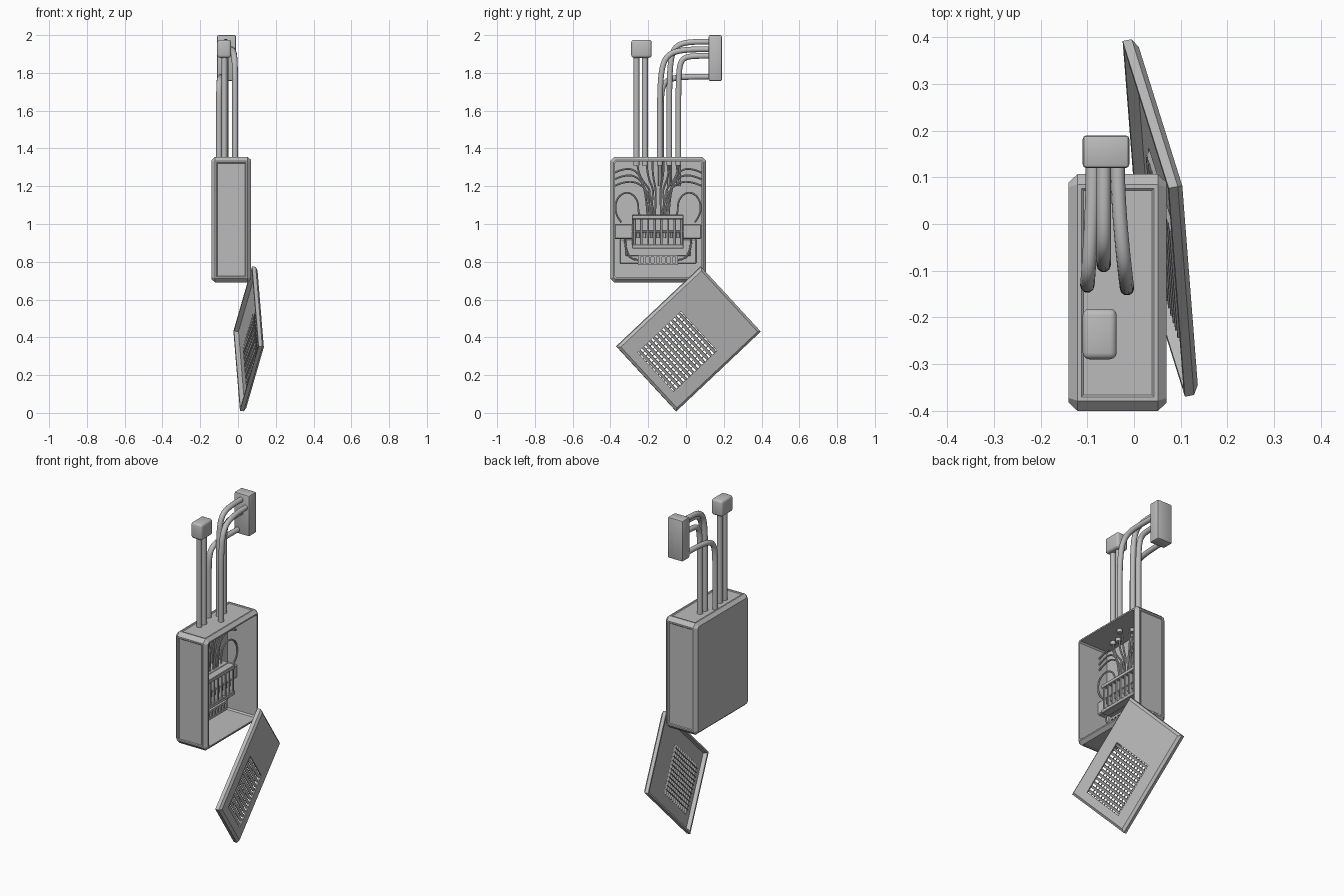
import bpy, bmesh
from math import sin, cos, pi, radians
from mathutils import Vector, Matrix

if "Cube" in bpy.data.objects:
    bpy.data.objects.remove(bpy.data.objects["Cube"], do_unlink=True)

grey = bpy.data.materials.new("plain_grey")
grey.use_nodes = True
grey.diffuse_color = (0.5, 0.5, 0.5, 1)
grey.node_tree.nodes["Principled BSDF"].inputs["Base Color"].default_value = (0.5, 0.5, 0.5, 1)


def add_mesh(name, bm, matrix=None):
    bmesh.ops.recalc_face_normals(bm, faces=bm.faces)
    mesh = bpy.data.meshes.new(name)
    bm.to_mesh(mesh)
    bm.free()
    mesh.materials.append(grey)
    ob = bpy.data.objects.new(name, mesh)
    bpy.context.collection.objects.link(ob)
    if matrix:
        ob.matrix_world = matrix
    return ob


def loft(rings, caps=False):
    """Join rings of points with quads; cap the ends or close the loop."""
    bm = bmesh.new()
    loops = [[bm.verts.new(p) for p in ring] for ring in rings]
    pairs = list(zip(loops, loops[1:]))
    if not caps:
        pairs.append((loops[-1], loops[0]))
    for a, b in pairs:
        for i in range(len(a)):
            j = (i + 1) % len(a)
            bm.faces.new((a[i], a[j], b[j], b[i]))
    if caps:
        bm.faces.new(loops[0])
        bm.faces.new(loops[-1])
    return bm


def box(name, lo, hi, bevel=0, segments=1, matrix=None):
    lo, hi = Vector(lo), Vector(hi)
    bm = bmesh.new()
    bmesh.ops.create_cube(bm, size=1)
    for v in bm.verts:
        v.co = Vector(v.co[i] * (hi - lo)[i] + (lo + hi)[i] / 2 for i in range(3))
    if bevel:
        bmesh.ops.bevel(bm, geom=bm.edges[:], offset=bevel, segments=segments,
                        profile=0.5, affect='EDGES')
    return add_mesh(name, bm, matrix)


def tube(name, points, radius, sides=3, order=4):
    curve = bpy.data.curves.new(name, 'CURVE')
    curve.dimensions = '3D'
    curve.bevel_depth = radius
    curve.bevel_resolution = sides
    curve.use_fill_caps = True
    spline = curve.splines.new('NURBS')
    spline.points.add(len(points) - 1)
    for p, co in zip(spline.points, points):
        p.co = (*co, 1)
    spline.order_u = min(order, len(points))
    spline.use_endpoint_u = True
    spline.resolution_u = 8
    temp = bpy.data.objects.new(name + "_path", curve)
    bpy.context.collection.objects.link(temp)
    bpy.context.view_layer.update()
    mesh = bpy.data.meshes.new_from_object(temp.evaluated_get(bpy.context.evaluated_depsgraph_get()))
    bpy.data.objects.remove(temp)
    mesh.materials.clear()
    mesh.materials.append(grey)
    ob = bpy.data.objects.new(name, mesh)
    bpy.context.collection.objects.link(ob)
    smooth(ob)
    return ob


def smooth(ob):
    bpy.ops.object.select_all(action='DESELECT')
    ob.select_set(True)
    bpy.context.view_layer.objects.active = ob
    bpy.ops.object.shade_smooth_by_angle(angle=radians(40))


# Cabinet: chamfered shell, open towards +x
MID_Y, MID_Z = -0.147, 1.023


def cabinet_ring(x, inset, cut):
    hy, hz = 0.254 - inset, 0.333 - inset
    pts = []
    for sy, sz in ((1, 1), (-1, 1), (-1, -1), (1, -1)):
        pair = [(sy * hy, sz * (hz - cut)), (sy * (hy - cut), sz * hz)]
        pts += pair if sy * sz > 0 else pair[::-1]
    return [(x, MID_Y + y, MID_Z + z) for y, z in pts]


bm = loft([cabinet_ring(*r) for r in (
    (-0.14, 0.018, 0.01), (-0.121, 0, 0.022), (0.051, 0, 0.022),
    (0.07, 0.018, 0.01), (0.07, 0.026, 0.008), (-0.125, 0.026, 0.008))], caps=True)
bmesh.ops.recalc_face_normals(bm, faces=bm.faces)
centre = Vector((-0.035, MID_Y, MID_Z))
panels = [f for f in bm.faces if abs(f.normal.x) < 0.01 and f.calc_area() > 0.05
          and f.normal.dot(f.calc_center_median() - centre) > 0]
bmesh.ops.inset_individual(bm, faces=panels, thickness=0.012, depth=0)
bmesh.ops.inset_individual(bm, faces=panels, thickness=0.006, depth=-0.004)
add_mesh("cabinet", bm)

# Hanging door: hollow pan with a louvred opening
long_axis = Vector((0.035, -0.45, -0.425)).normalized()
short_axis = Vector((-0.1, 0.32, -0.345))
short_axis = (short_axis - long_axis * short_axis.dot(long_axis)).normalized()
normal = long_axis.cross(short_axis)
door_frame = Matrix((long_axis, short_axis, normal)).transposed().to_4x4()
door_frame.translation = (0.058, 0.014, 0.391)


def rect(x0, x1, y0, y1, z):
    return [(x0, y0, z), (x1, y0, z), (x1, y1, z), (x0, y1, z)]


def door_ring(inset, z):
    return rect(inset - 0.308, 0.308 - inset, inset - 0.238, 0.238 - inset, z)


V0, V1, U0, U1 = -0.068, 0.248, -0.14, 0.148
add_mesh("door", loft([rect(V0, V1, U0, U1, 0.016), door_ring(0.014, 0.016),
                       door_ring(0, 0.004), door_ring(0, -0.016),
                       door_ring(0.012, -0.016), door_ring(0.014, 0.008),
                       rect(V0, V1, U0, U1, 0.008)]), door_frame)
SLATS = 12
pitch = (V1 - V0) / SLATS
for i in range(SLATS):
    x = V0 + (i + 0.5) * pitch
    tilt = door_frame @ Matrix.Translation((x, 0, 0.008)) @ Matrix.Rotation(radians(30), 4, 'Y')
    box("louvre_slat", (-0.008, U0, -0.002), (0.008, U1, 0.002), matrix=tilt)
BARS = 12
for i in range(1, BARS):
    y = U0 + (U1 - U0) * i / BARS
    box("louvre_back_bar", (V0, y - 0.002, -0.003), (V1, y + 0.002, 0.001), matrix=door_frame)

# Conduits and the two junction caps
smooth(box("short_cap", (-0.11, -0.29, 1.88), (-0.037, -0.182, 1.975), 0.014, 3))
smooth(box("bend_cap", (-0.11, 0.12, 1.757), (-0.01, 0.19, 2.0), 0.008, 2))
for y in (-0.262, -0.217):
    tube("straight_conduit", [(-0.072, y, 1.31), (-0.072, y, 1.9)], 0.0155)

# start x, start y, end x, end z, height where the bend begins
for x, y, ex, ez, zb in ((-0.015, -0.138, -0.035, 1.925, 1.56),
                         (-0.065, -0.088, -0.065, 1.965, 1.6),
                         (-0.065, -0.04, -0.065, 1.89, 1.62),
                         (-0.1, -0.132, -0.088, 1.78, 1.6)):
    top = zb + (ez - zb) * 0.8
    tube("bent_conduit", [(x, y, 1.31), (x, y, 1.45), (x, y, zb), (x, y, top),
                          (x * 0.6 + ex * 0.4, y * 0.6 + 0.01, ez),
                          (ex, 0.06, ez), (ex, 0.13, ez)], 0.0155)

# Mounting bracket and stepped tray
BACK = -0.126
box("bracket_band", (BACK, -0.38, 0.92), (-0.06, 0.082, 1.0), 0.006)
box("tray_back", (BACK, -0.35, 0.79), (-0.1, 0.055, 0.92), 0.004)
box("tray_step", (BACK, -0.32, 0.83), (-0.085, 0.025, 0.92), 0.004)

# Breaker block: seven bays between fins, with cross rails
box("breaker_back", (BACK, -0.285, 0.87), (-0.05, -0.012, 1.05), 0.004)
for z, depth in ((0.87, 0.022), (0.955, 0.01), (1.025, 0.022)):
    box("breaker_rail", (-0.055, -0.285, z), (-0.03 + depth, -0.012, z + depth), 0.003)
for i in range(8):
    y = -0.272 + i * 0.0353
    box("breaker_fin", (-0.055, y - 0.006, 0.88), (-0.012, y + 0.006, 1.04), 0.002)
for i in range(7):
    y = -0.2545 + i * 0.0353
    box("breaker_switch", (-0.055, y - 0.007, 0.925), (-0.022, y + 0.007, 0.955), 0.002)

# Terminal strip with seven sockets
box("terminal_back", (BACK, -0.255, 0.782), (-0.06, -0.042, 0.837))
for z in (0.782, 0.825):
    box("terminal_rail", (-0.062, -0.255, z), (-0.04, -0.042, z + 0.012))
for i in range(8):
    y = -0.248 + i * 0.0285
    box("terminal_divider", (-0.062, y - 0.006, 0.782), (-0.04, y + 0.006, 0.837))

# Wires: mirrored about the breaker's middle
WX, WY = -0.07, -0.148
for s in (-1, 1):
    # fan up to the ceiling
    for a, b in ((0.015, 0.03), (0.035, 0.06), (0.055, 0.11)):
        tube("ceiling_wire", [(WX, WY + s * a, 1.03), (WX, WY + s * a, 1.13),
                              (WX - 0.01, WY + s * a * 0.3, 1.19),
                              (WX, WY + s * b, 1.24), (WX, WY + s * b, 1.34)], 0.005, 2)
    # sweep out to the side walls
    for k in range(3):
        z = 1.2 + k * 0.035
        tube("side_wire", [(WX, WY + s * (0.02 + 0.018 * k), 1.03),
                           (WX, WY + s * (0.03 + 0.015 * k), 1.14),
                           (WX + 0.01, WY + s * 0.09, z + 0.03),
                           (WX, WY + s * 0.17, z + 0.03), (WX, WY + s * 0.235, z)], 0.005, 2)
    # slack loops beside the breaker
    loop = [(WX + 0.01 * cos(t), WY + s * (0.165 + 0.065 * cos(t)), 1.085 + 0.085 * sin(t))
            for t in [pi * (1.15 - 1.5 * i / 8) for i in range(9)]]
    tube("loop_wire", [(WX, WY + s * 0.075, 1.03)] + loop, 0.005, 2)
    # jumper from the breaker down to the terminal strip
    tube("jumper_wire", [(-0.07, WY + s * 0.1, 0.81), (-0.07, WY + s * 0.15, 0.81),
                         (-0.07, WY + s * 0.175, 0.84), (-0.07, WY + s * 0.175, 0.93)], 0.005, 2)
# straight feeds behind the fan
for y in (-0.138, -0.088, -0.04):
    tube("feed_wire", [(-0.1, y, 1.2), (-0.1, y, 1.34)], 0.01, 2)
